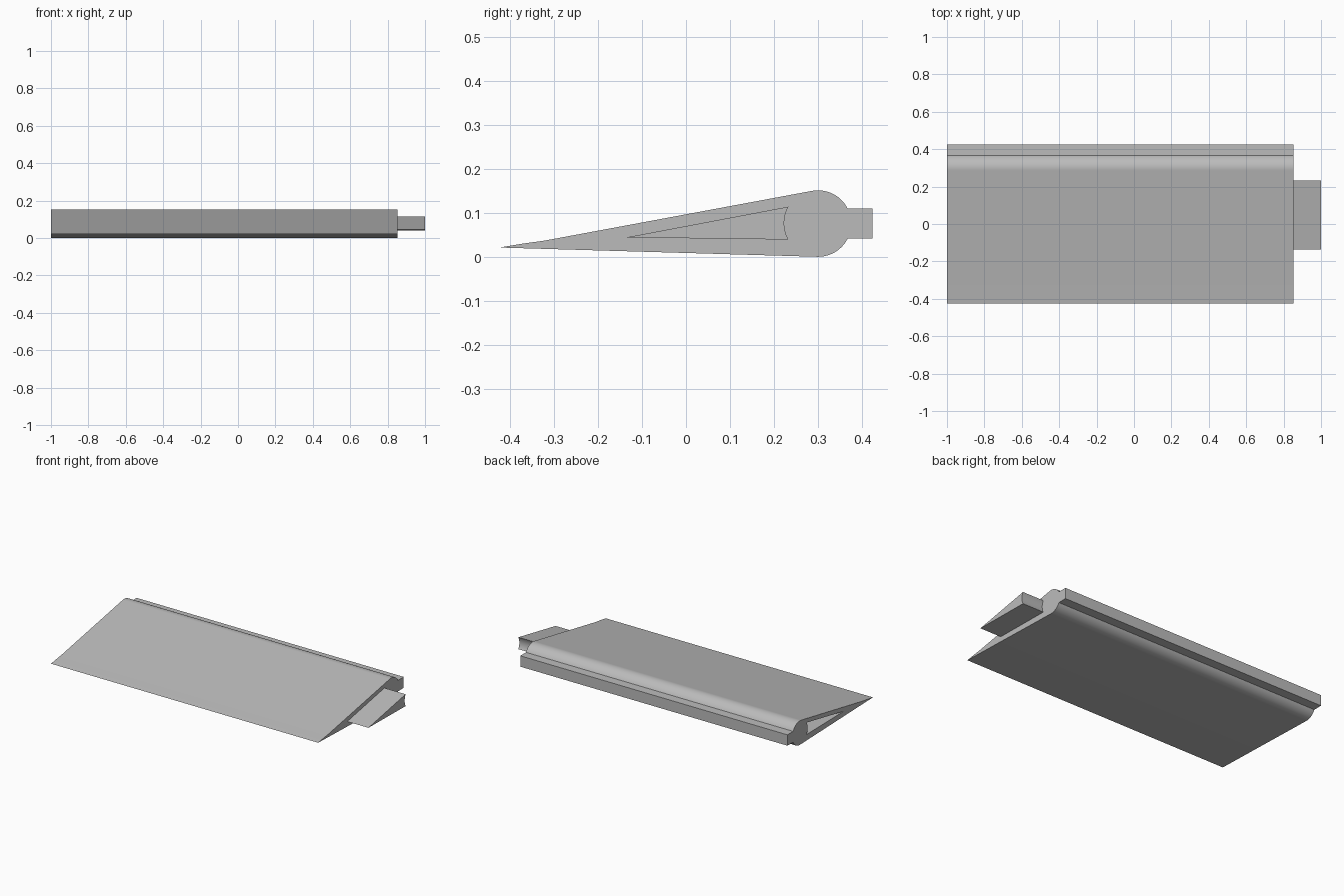
import bpy
import bmesh
from math import radians, sin, cos

if "Cube" in bpy.data.objects:
    bpy.data.objects.remove(bpy.data.objects["Cube"])

# Single grey finish
grey = bpy.data.materials.new("plain grey")
grey.use_nodes = True
colour = (0.5, 0.5, 0.5, 1)
grey.diffuse_color = colour
grey.node_tree.nodes["Principled BSDF"].inputs["Base Color"].default_value = colour


def arc(cy, cz, radius, start, end, steps):
    """Points on a circle in the y-z plane, angles in degrees."""
    angles = [radians(start + (end - start) * i / steps) for i in range(steps + 1)]
    return [(cy + radius * cos(a), cz + radius * sin(a)) for a in angles]


def extrude_profile(name, profile, x0, x1):
    """Solid bar with a y-z profile running from x0 to x1."""
    bm = bmesh.new()
    face = bm.faces.new([bm.verts.new((x0, y, z)) for y, z in profile])
    ext = bmesh.ops.extrude_face_region(bm, geom=[face])
    verts = [v for v in ext["geom"] if isinstance(v, bmesh.types.BMVert)]
    bmesh.ops.translate(bm, verts=verts, vec=(x1 - x0, 0, 0))
    bmesh.ops.recalc_face_normals(bm, faces=bm.faces)
    mesh = bpy.data.meshes.new(name)
    bm.to_mesh(mesh)
    bm.free()
    mesh.materials.append(grey)
    obj = bpy.data.objects.new(name, mesh)
    bpy.context.collection.objects.link(obj)
    return obj


def smooth(obj):
    bpy.ops.object.select_all(action="DESELECT")
    obj.select_set(True)
    bpy.context.view_layer.objects.active = obj
    bpy.ops.object.shade_smooth_by_angle(angle=radians(30))


# Tapered slat: thin front edge, rounded rear and a square rear rail
slat_profile = [(-0.424, 0.021), (-0.37, 0.03), (-0.32, 0.037)]
slat_profile += arc(0.3, 0.0755, 0.0755, 100.6, 27.2, 14)
slat_profile += [(0.424, 0.11), (0.424, 0.042)]
slat_profile += arc(0.3, 0.0755, 0.0755, -27.2, -91.7, 14)
slat = extrude_profile("slat", slat_profile, -1, 0.853)

# Wedge profile with a hollow rear, shared by the end tongue and its socket
wedge = [(-0.136, 0.044)] + arc(0.3, 0.0765, 0.077, 151, 209, 10)

# Socket in the opposite end, cut to receive a tongue
cutter = extrude_profile("socket_cutter", wedge, -1.1, -0.85)
cut = slat.modifiers.new("socket", "BOOLEAN")
cut.operation = "DIFFERENCE"
cut.solver = "EXACT"
cut.object = cutter
bpy.context.view_layer.objects.active = slat
bpy.ops.object.modifier_apply(modifier=cut.name)
bpy.data.objects.remove(cutter)

# Tongue seated slightly inside the slat
tongue = extrude_profile("tongue", wedge, 0.84, 1)

for part in (slat, tongue):
    smooth(part)
